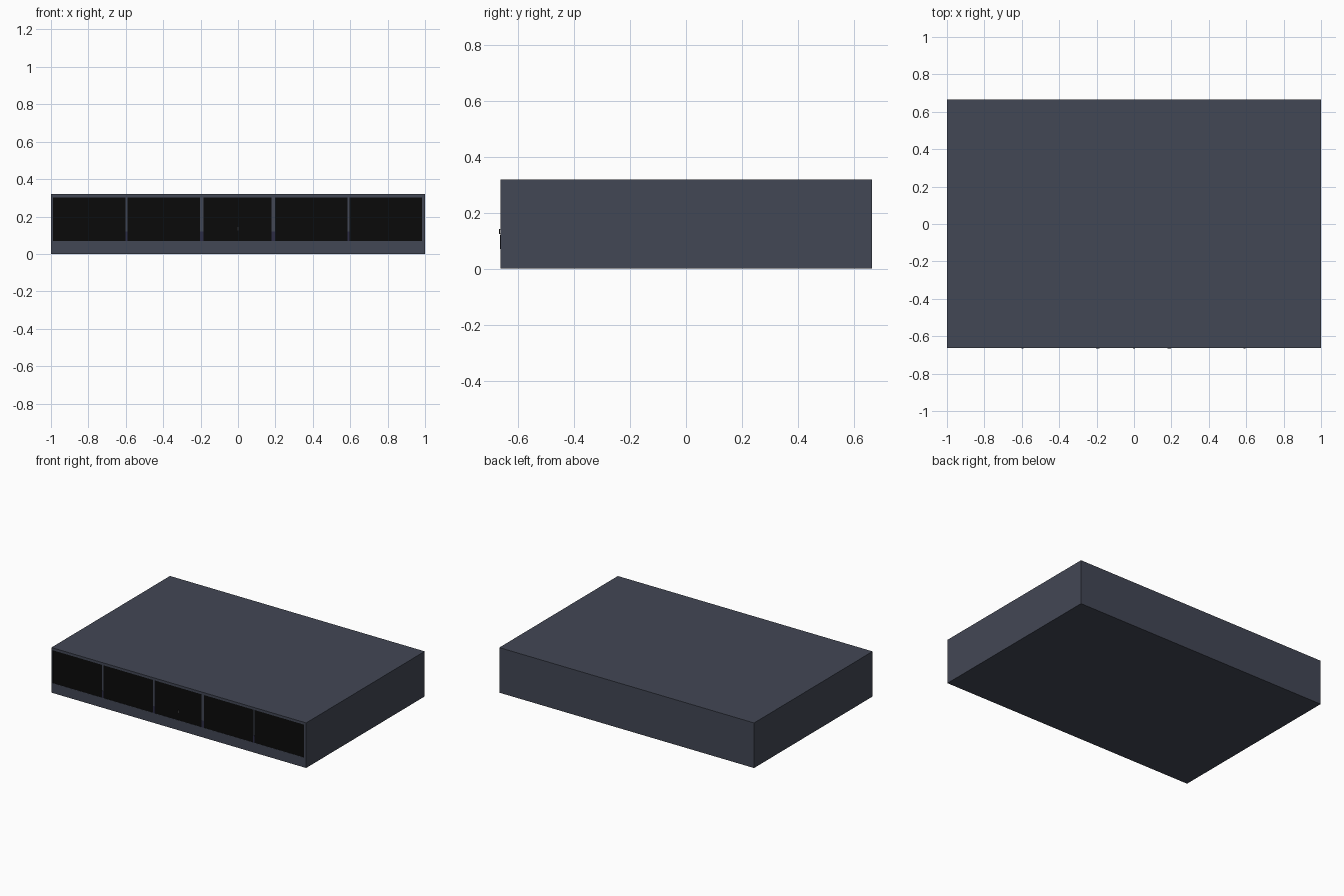
import bpy

if "Cube" in bpy.data.objects:
    bpy.data.objects.remove(bpy.data.objects["Cube"])


def material(name, rgb):
    m = bpy.data.materials.new(name)
    m.diffuse_color = (*rgb, 1)
    m.use_nodes = True
    m.node_tree.nodes["Principled BSDF"].inputs["Base Color"].default_value = m.diffuse_color
    return m


slate = material("slate", (0.055, 0.063, 0.09))
navy = material("navy", (0.025, 0.025, 0.06))
black = material("black", (0.003, 0.003, 0.003))
metal = material("metal", (0.03, 0.03, 0.03))


def box(name, x0, x1, y0, y1, z0, z1, mat):
    bpy.ops.mesh.primitive_cube_add(
        size=1, location=((x0 + x1) / 2, (y0 + y1) / 2, (z0 + z1) / 2))
    ob = bpy.context.object
    ob.name = name
    ob.scale = (x1 - x0, y1 - y0, z1 - z0)
    bpy.ops.object.transform_apply(location=False, rotation=False, scale=True)
    ob.data.materials.append(mat)
    return ob


FRONT, BACK, TOP = -0.664, 0.665, 0.32
Z0, Z1 = 0.07, 0.303
LOW = 0.12          # height of the darker lower post
panels = [(-0.99, -0.602), (-0.59, -0.203), (-0.185, 0.178),
          (0.198, 0.585), (0.595, 0.985)]

# Main block, with openings cut in the front for the glazing
body = box("building_body", -1, 1, FRONT, BACK, 0, TOP, slate)
cuts = []
for i, (a, b) in enumerate(panels):
    c = box(f"opening_cutter_{i}", a, b, FRONT - 0.05, FRONT + 0.004, Z0, Z1, slate)
    c.hide_render = True
    c.hide_set(True)
    cuts.append(c)
for c in cuts:
    mod = body.modifiers.new(c.name, 'BOOLEAN')
    mod.operation = 'DIFFERENCE'
    mod.solver = 'EXACT'
    mod.object = c
bpy.context.view_layer.objects.active = body
for c in cuts:
    bpy.ops.object.modifier_apply(modifier=c.name)
    bpy.data.objects.remove(c)

# Dark glass panes, just inside the openings
for i, (a, b) in enumerate(panels):
    name = "entrance_door" if i == 2 else f"window_pane_{i}"
    box(name, a, b, FRONT + 0.001, FRONT + 0.004, Z0, Z1, black)

# Darker lower posts between the panes
for i in range(4):
    box(f"lower_post_{i}", panels[i][1], panels[i + 1][0],
        FRONT - 0.0005, FRONT + 0.003, Z0, LOW, navy)

# Small door handle: upright grip on two stubs
box("door_handle_grip", -0.003, 0.003, FRONT - 0.004, FRONT - 0.002, 0.125, 0.143, metal)
for i, z in enumerate((0.126, 0.140)):
    box(f"door_handle_stub_{i}", -0.002, 0.002, FRONT - 0.002, FRONT + 0.001,
        z, z + 0.002, metal)
